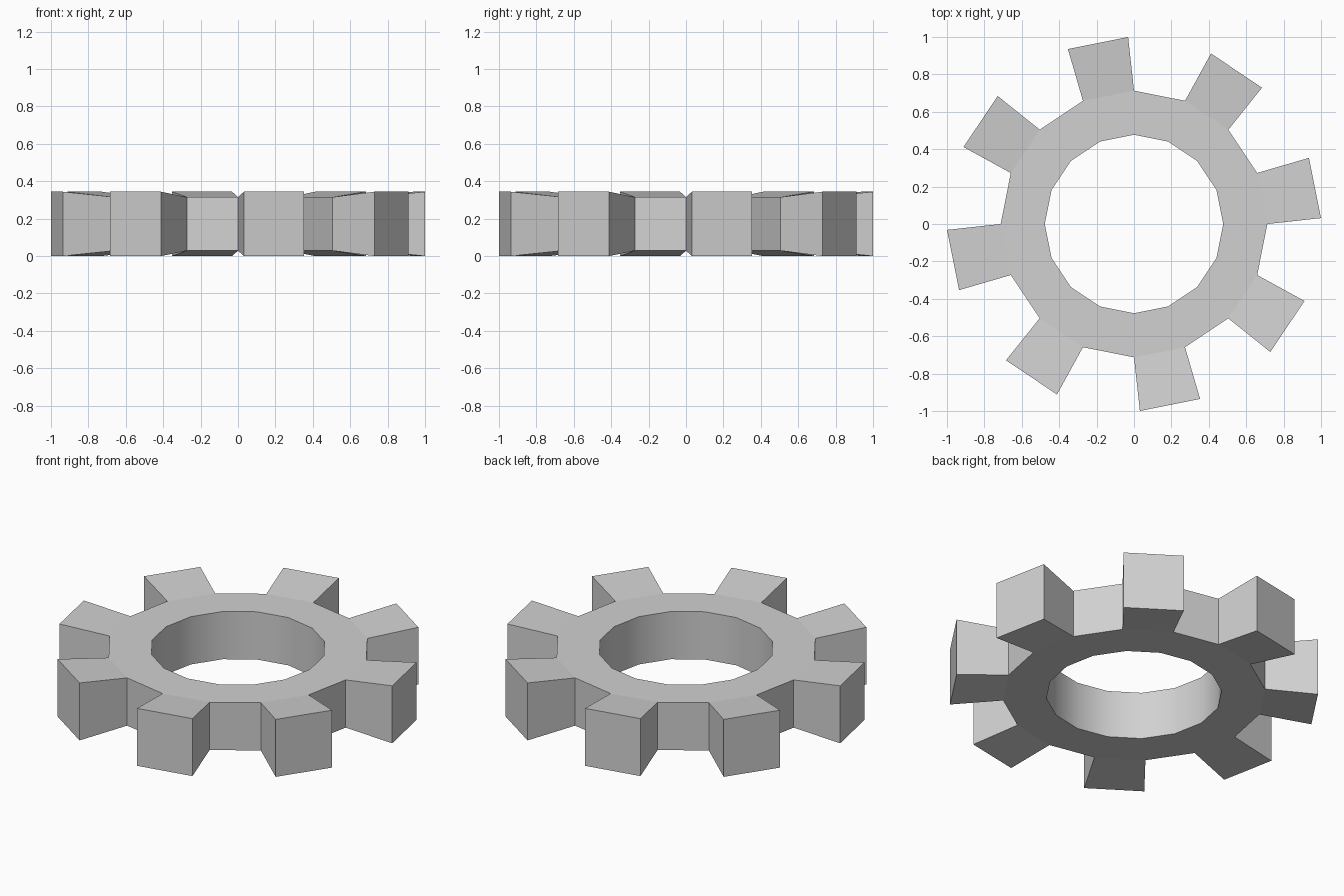
import bpy, bmesh
from math import cos, sin, radians

cube = bpy.data.objects.get("Cube")
if cube:
    bpy.data.objects.remove(cube, do_unlink=True)

TEETH = 8
SIDES = TEETH * 2
STEP = 360 / SIDES
HOLE_R, ROOT_R, TIP_R = 0.477, 0.713, 1.0
MID_Z, RING_HALF, TIP_HALF = 0.172, 0.143, 0.172
TIP_INSET = 1.8  # degrees


def add_pair(bm, radius, angle, half):
    """Bottom and top vertex at one polar position."""
    a = radians(angle)
    return [bm.verts.new((radius * cos(a), radius * sin(a), MID_Z + s * half))
            for s in (-1, 1)]


def wall(bm, p, q):
    return bm.faces.new((p[0], q[0], q[1], p[1]))


def caps(bm, a, b, c, d):
    for side in (0, 1):
        bm.faces.new((a[side], b[side], c[side], d[side]))


bm = bmesh.new()
hole = [add_pair(bm, HOLE_R, i * STEP, RING_HALF) for i in range(SIDES)]
root = [add_pair(bm, ROOT_R, i * STEP, RING_HALF) for i in range(SIDES)]

for i in range(SIDES):
    j = (i + 1) % SIDES
    # Ring faces and the smooth bore
    caps(bm, hole[i], root[i], root[j], hole[j])
    wall(bm, hole[j], hole[i]).smooth = True
    if i % 2:
        # Gap between teeth
        wall(bm, root[i], root[j])
    else:
        # Flared tooth
        t0 = add_pair(bm, TIP_R, i * STEP + TIP_INSET, TIP_HALF)
        t1 = add_pair(bm, TIP_R, (i + 1) * STEP - TIP_INSET, TIP_HALF)
        caps(bm, root[i], t0, t1, root[j])
        wall(bm, root[i], t0)
        wall(bm, t0, t1)
        wall(bm, t1, root[j])

bmesh.ops.recalc_face_normals(bm, faces=bm.faces[:])
# Keep the rims of the bore crisp
for e in bm.edges:
    if len({f.smooth for f in e.link_faces}) > 1:
        e.smooth = False

mesh = bpy.data.meshes.new("gear_wheel")
bm.to_mesh(mesh)
bm.free()
gear = bpy.data.objects.new("gear_wheel", mesh)
bpy.context.collection.objects.link(gear)

# Plain grey material
colour = (0.64, 0.64, 0.64, 1)
grey = bpy.data.materials.new("light_grey")
grey.use_nodes = True
grey.diffuse_color = colour
for node in grey.node_tree.nodes:
    if node.type == "BSDF_PRINCIPLED":
        node.inputs["Base Color"].default_value = colour
mesh.materials.append(grey)
